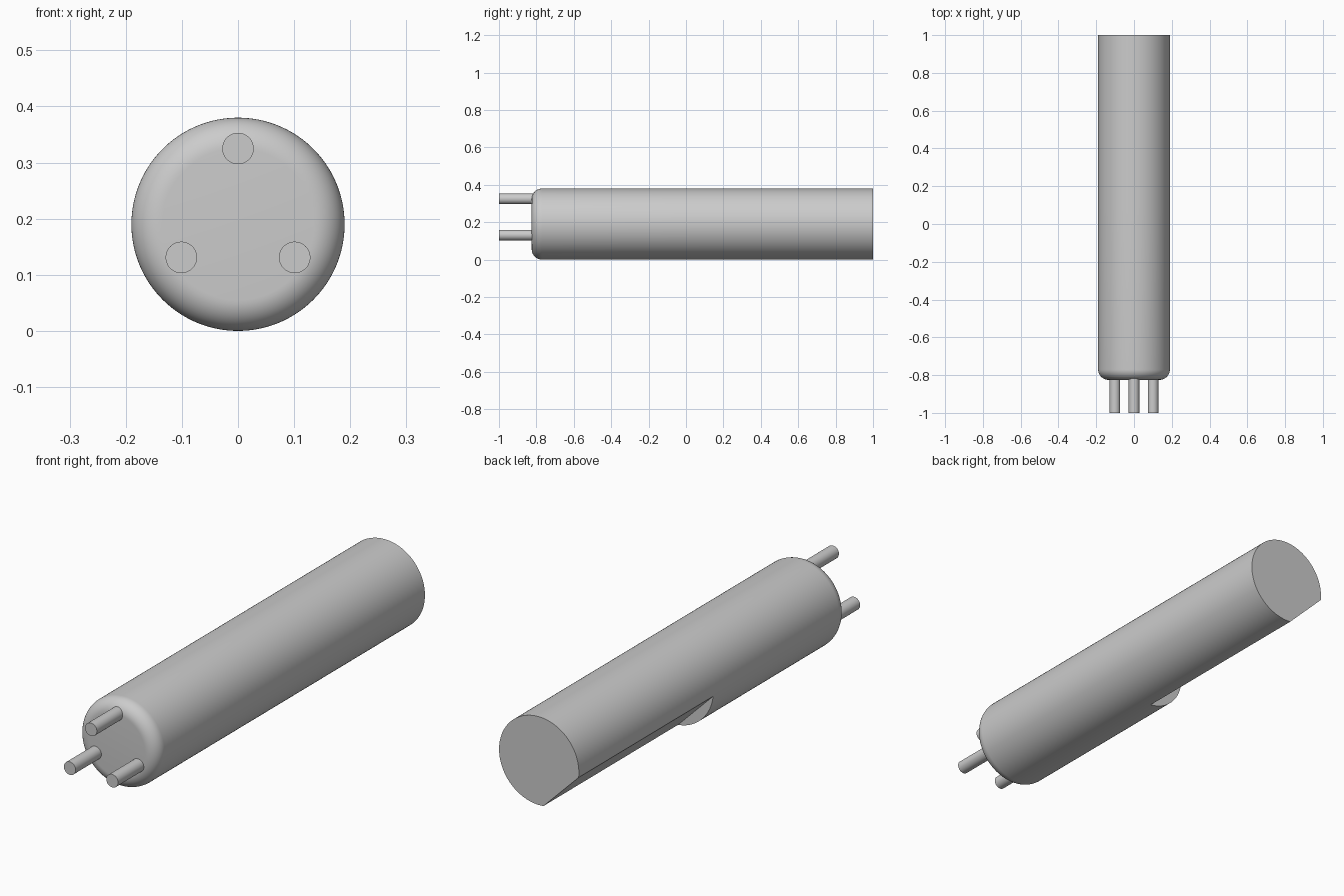
import bpy, bmesh
from math import sin, cos, pi, radians
from mathutils import Vector

if "Cube" in bpy.data.objects:
    bpy.data.objects.remove(bpy.data.objects["Cube"])

R, SEGS = 0.19, 140
STEP = 2 * pi / SEGS
FLAT_DIR = Vector((cos(radians(225)), 0, sin(radians(225))))
FLAT_DIST = R * cos(15 * STEP)          # distance of the flat from the axis


def ring(bm, x, z, y, r, flat=False):
    """Circle of vertices around the y direction, optionally clamped to the flat."""
    verts = []
    for i in range(SEGS):
        a = radians(225) + i * STEP
        p = Vector((r * cos(a), 0, r * sin(a)))
        over = p.dot(FLAT_DIR) - FLAT_DIST
        if flat and over > 0:
            p -= FLAT_DIR * over
        verts.append(bm.verts.new(p + Vector((x, y, z))))
    return verts


def loft(name, x, z, sections):
    """Closed solid through a list of (y, radius, flat) sections."""
    bm = bmesh.new()
    rings = [ring(bm, x, z, *s) for s in sections]
    for a, b in zip(rings, rings[1:]):
        for i in range(SEGS):
            j = (i + 1) % SEGS
            bm.faces.new((a[i], a[j], b[j], b[i]))
    bm.faces.new(rings[0])
    bm.faces.new(rings[-1])
    bmesh.ops.remove_doubles(bm, verts=bm.verts, dist=1e-5)
    bmesh.ops.recalc_face_normals(bm, faces=bm.faces)
    mesh = bpy.data.meshes.new(name)
    bm.to_mesh(mesh)
    bm.free()
    obj = bpy.data.objects.new(name, mesh)
    bpy.context.collection.objects.link(obj)
    bpy.ops.object.select_all(action='DESELECT')
    obj.select_set(True)
    bpy.context.view_layer.objects.active = obj
    bpy.ops.object.shade_smooth_by_angle(angle=radians(30))
    return obj


# Body: rounded front end, full round barrel, flat milled into the rear half
FRONT, FILLET, FLAT_START = -0.825, 0.055, 0.085
sections = []
for k in range(13):
    t = k / 12 * pi / 2
    sections.append((FRONT + FILLET * (1 - cos(t)), R - FILLET + FILLET * sin(t), False))
sections += [(FLAT_START, R, False), (FLAT_START, R, True), (1.0, R, True)]
loft("body", 0, R, sections)

# Three contact pins on the front end
for name, x, z in (("pin_top", 0, 0.325), ("pin_left", -0.101, 0.131), ("pin_right", 0.101, 0.131)):
    loft(name, x, z, [(-1.0, 0.028, False), (-0.80, 0.028, False)])
